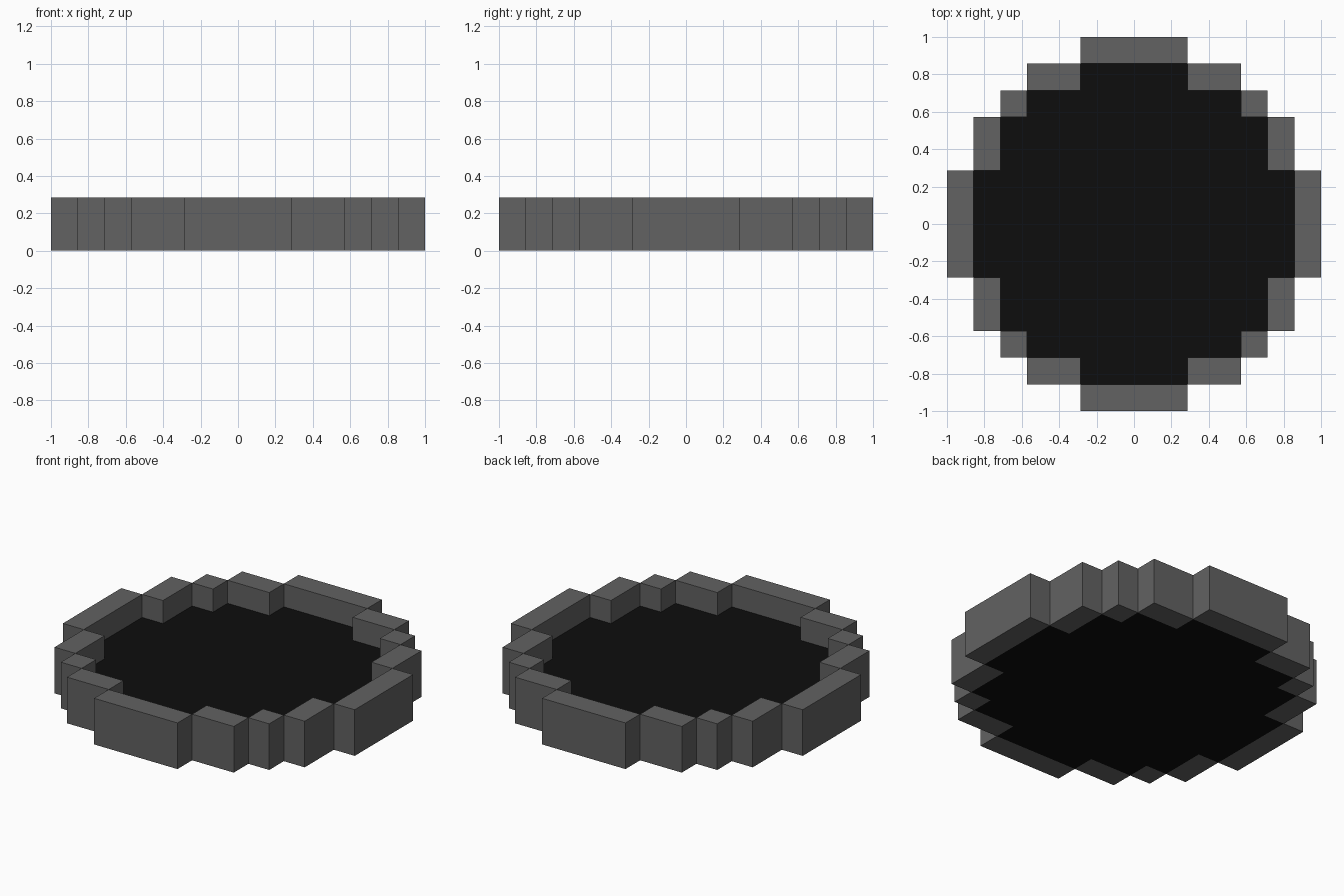
import bpy
import bmesh

if "Cube" in bpy.data.objects:
    bpy.data.objects.remove(bpy.data.objects["Cube"])

U = 1 / 7            # one block unit
RIM_H = 2 * U        # rim height
FLOOR_H = U          # floor height


def material(name, value):
    mat = bpy.data.materials.new(name)
    mat.diffuse_color = (value, value, value, 1)
    mat.use_nodes = True
    mat.node_tree.nodes["Principled BSDF"].inputs["Base Color"].default_value = mat.diffuse_color
    return mat


rim_grey = material("rim grey", 0.122)
floor_black = material("floor black", 0.004)


def finish(name, bm, mat):
    bmesh.ops.recalc_face_normals(bm, faces=bm.faces)
    mesh = bpy.data.meshes.new(name)
    bm.to_mesh(mesh)
    bm.free()
    mesh.materials.append(mat)
    obj = bpy.data.objects.new(name, mesh)
    bpy.context.collection.objects.link(obj)


def prism(bm, outline, height):
    """Extrude a flat outline, given in block units, up from the ground."""
    face = bm.faces.new([bm.verts.new((x * U, y * U, 0)) for x, y in outline])
    ext = bmesh.ops.extrude_face_region(bm, geom=[face], use_keep_orig=True)
    top = [g for g in ext["geom"] if isinstance(g, bmesh.types.BMVert)]
    bmesh.ops.translate(bm, verts=top, vec=(0, 0, height))


# Stepped rim: blocks touching at their corners, one quarter turned four times
quarter = [(-2, 6, 2, 7), (2, 5, 4, 6), (4, 4, 5, 5), (5, 2, 6, 4)]
rim = bmesh.new()
for x0, y0, x1, y1 in quarter:
    block = [(x0, y0), (x1, y0), (x1, y1), (x0, y1)]
    for turn in range(4):
        prism(rim, block, RIM_H)
        block = [(y, -x) for x, y in block]
finish("stepped_rim", rim, rim_grey)

# Recessed floor slab filling the inside of the rim
steps = [(2, 6), (2, 5), (4, 5), (4, 4), (5, 4), (5, 2), (6, 2)]
outline = []
for turn in range(4):
    outline += steps
    steps = [(y, -x) for x, y in steps]
floor = bmesh.new()
prism(floor, outline, FLOOR_H)
finish("floor_slab", floor, floor_black)
